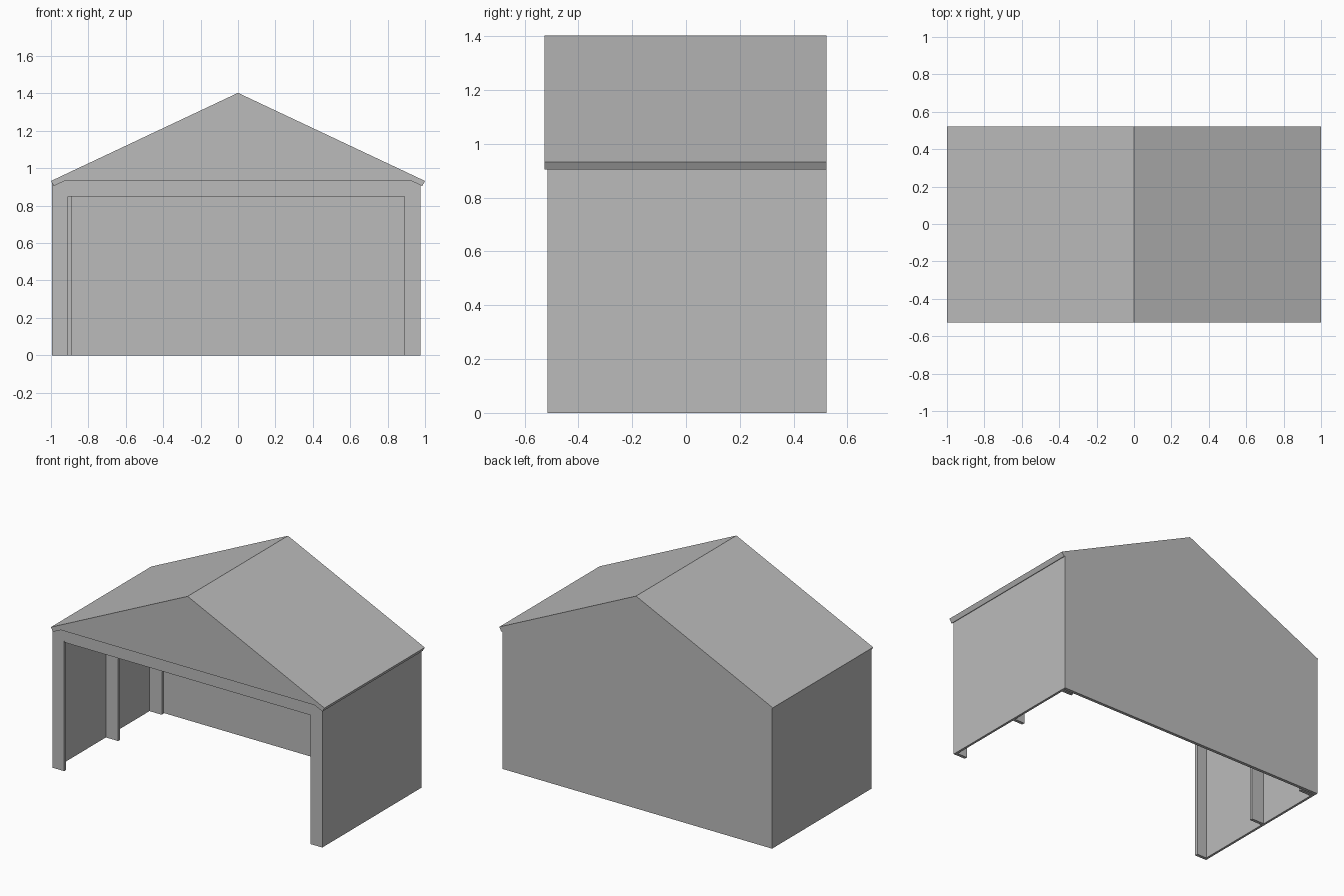
import bpy, bmesh

if "Cube" in bpy.data.objects:
    bpy.data.objects.remove(bpy.data.objects["Cube"])

grey = bpy.data.materials.new("plain_grey")
grey.diffuse_color = (0.5, 0.5, 0.5, 1)
grey.use_nodes = True
grey.node_tree.nodes["Principled BSDF"].inputs["Base Color"].default_value = grey.diffuse_color


def prism(name, profile, y0, y1):
    """Extrude an (x, z) outline from y0 to y1."""
    bm = bmesh.new()
    a = [bm.verts.new((x, y0, z)) for x, z in profile]
    b = [bm.verts.new((x, y1, z)) for x, z in profile]
    bm.faces.new(a)
    bm.faces.new(b[::-1])
    n = len(profile)
    for i in range(n):
        j = (i + 1) % n
        bm.faces.new((a[i], b[i], b[j], a[j]))
    bmesh.ops.recalc_face_normals(bm, faces=bm.faces)
    me = bpy.data.meshes.new(name)
    bm.to_mesh(me)
    bm.free()
    me.materials.append(grey)
    ob = bpy.data.objects.new(name, me)
    bpy.context.collection.objects.link(ob)
    return ob


def box(name, x0, x1, y0, y1, z0, z1):
    return prism(name, [(x0, z0), (x1, z0), (x1, z1), (x0, z1)], y0, y1)


L, R = -0.995, 0.977      # outer faces of the side walls
FRONT, BACK = -0.515, 0.522
EAVE, RIDGE = 0.932, 1.403

# Walls: two sides and the back, open front
box("left_wall", L, L + 0.015, FRONT, BACK, 0, 0.925)
box("right_wall", R - 0.015, R, FRONT, BACK, 0, 0.925)
box("back_wall", L + 0.015, R - 0.015, BACK - 0.02, BACK, 0, EAVE)

# Portal frames: thin posts with corner braces, and a lintel just behind
for name, y, inner in (("front", FRONT, 0.91), ("middle", 0.02, 0.89), ("back", 0.475, 0.89)):
    prism(name + "_left_post", [(L + 0.002, 0), (-inner, 0), (-inner, 0.86),
                                (-0.76, EAVE), (L + 0.002, EAVE)], y, y + 0.02)
    prism(name + "_right_post", [(R - 0.002, 0), (0.89, 0), (0.89, 0.88),
                                 (0.78, EAVE), (R - 0.002, EAVE)], y, y + 0.02)
    box(name + "_lintel", -0.93, 0.92, y + 0.003, y + 0.023, 0.85, EAVE)

# Roof: one folded slab with square-cut eaves
prism("roof", [(-1, EAVE), (0, RIDGE), (1, EAVE), (0.985, 0.905),
               (0, RIDGE - 0.034), (-0.985, 0.905)], -0.526, 0.522)

# Gable infills, flush with the roof ends
gable = [(-0.93, EAVE), (0.93, EAVE), (0, RIDGE - 0.034)]
prism("front_gable", gable, -0.526, -0.506)
prism("back_gable", gable, 0.502, 0.522)
